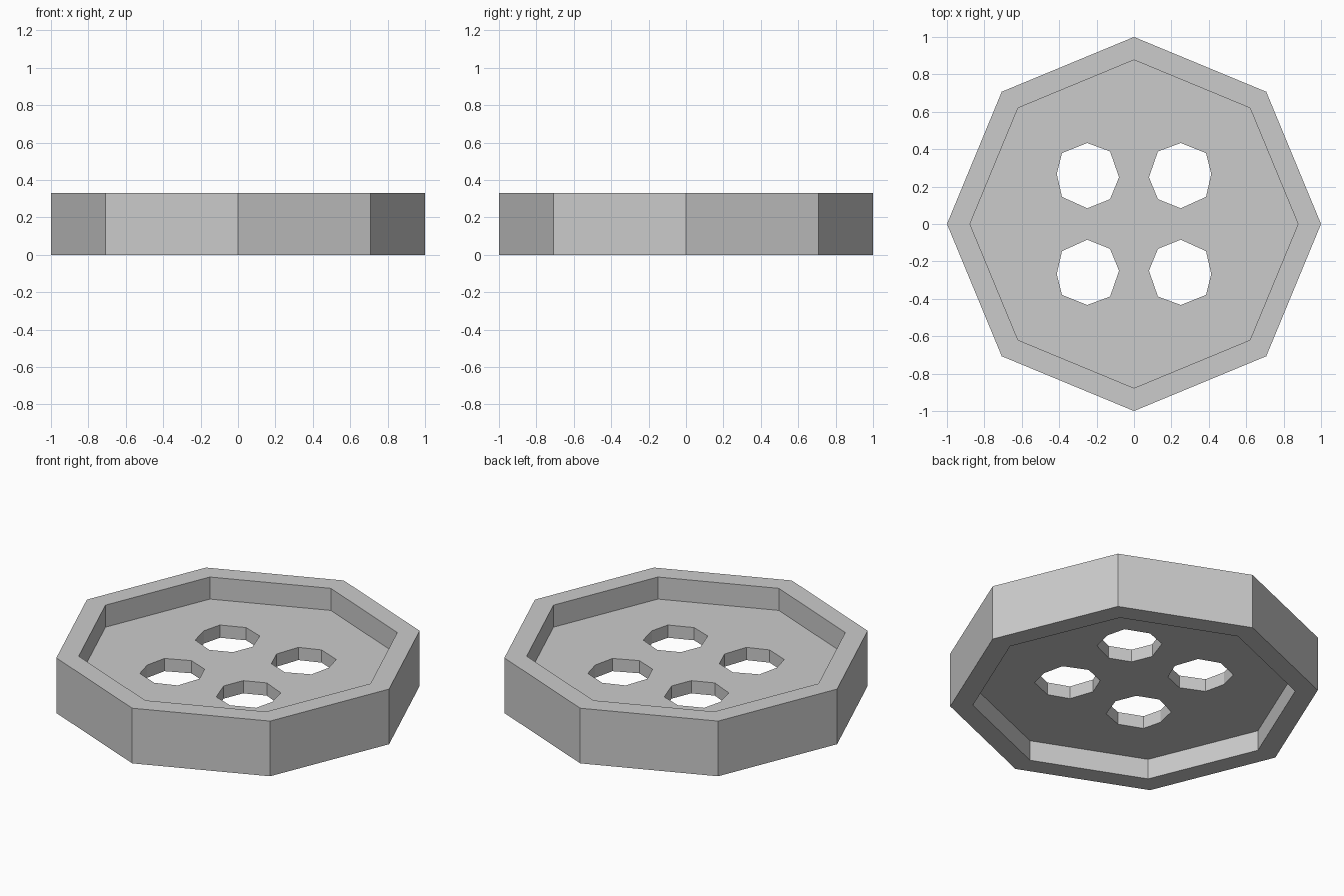
import bpy, bmesh
from math import cos, sin, pi

SIDES, HEIGHT = 8, 0.33
OUTER, INNER = 1.0, 0.877
FLOOR_BOTTOM, FLOOR_TOP = 0.122, 0.198

cube = bpy.data.objects.get("Cube")
if cube:
    bpy.data.objects.remove(cube, do_unlink=True)

grey = bpy.data.materials.new("light_grey")
grey.use_nodes = True
colour = (0.6, 0.6, 0.6, 1)
grey.diffuse_color = colour
grey.node_tree.nodes["Principled BSDF"].inputs["Base Color"].default_value = colour

bm = bmesh.new()


def ring(points, z):
    """Closed loop of vertices at height z."""
    return [bm.verts.new((x, y, z)) for x, y in points]


def wall(a, b):
    """Quads joining two matching loops."""
    n = len(a)
    for i in range(n):
        j = (i + 1) % n
        bm.faces.new((a[i], a[j], b[j], b[i]))


def loop_edges(loop):
    return [bm.edges.get((v, loop[i - 1])) for i, v in enumerate(loop)]


def octagon(radius):
    return [(radius * cos(2 * pi * i / SIDES), radius * sin(2 * pi * i / SIDES))
            for i in range(SIDES)]


# Rim: recess wall, top lip, outer side, bottom lip, lower recess wall
rim = [ring(octagon(r), z) for r, z in (
    (INNER, FLOOR_TOP), (INNER, HEIGHT), (OUTER, HEIGHT),
    (OUTER, 0), (INNER, 0), (INNER, FLOOR_BOTTOM))]
for a, b in zip(rim, rim[1:]):
    wall(a, b)

# Four thread holes, one slightly uneven outline mirrored into each quarter
hole = [(0.25, 0.433), (0.385, 0.379), (0.413, 0.268), (0.385, 0.145),
        (0.25, 0.084), (0.128, 0.133), (0.08, 0.25), (0.128, 0.388)]
top_edges, bottom_edges = loop_edges(rim[0]), loop_edges(rim[-1])
for sx in (1, -1):
    for sy in (1, -1):
        outline = [(sx * x, sy * y) for x, y in hole]
        upper, lower = ring(outline, FLOOR_TOP), ring(outline, FLOOR_BOTTOM)
        wall(upper, lower)
        top_edges += loop_edges(upper)
        bottom_edges += loop_edges(lower)

# Pierced floor, upper and lower faces
for edges in (top_edges, bottom_edges):
    bmesh.ops.triangle_fill(bm, use_beauty=True, edges=edges)

bmesh.ops.recalc_face_normals(bm, faces=bm.faces)
mesh = bpy.data.meshes.new("button")
bm.to_mesh(mesh)
bm.free()
mesh.materials.append(grey)
button = bpy.data.objects.new("button", mesh)
bpy.context.collection.objects.link(button)
